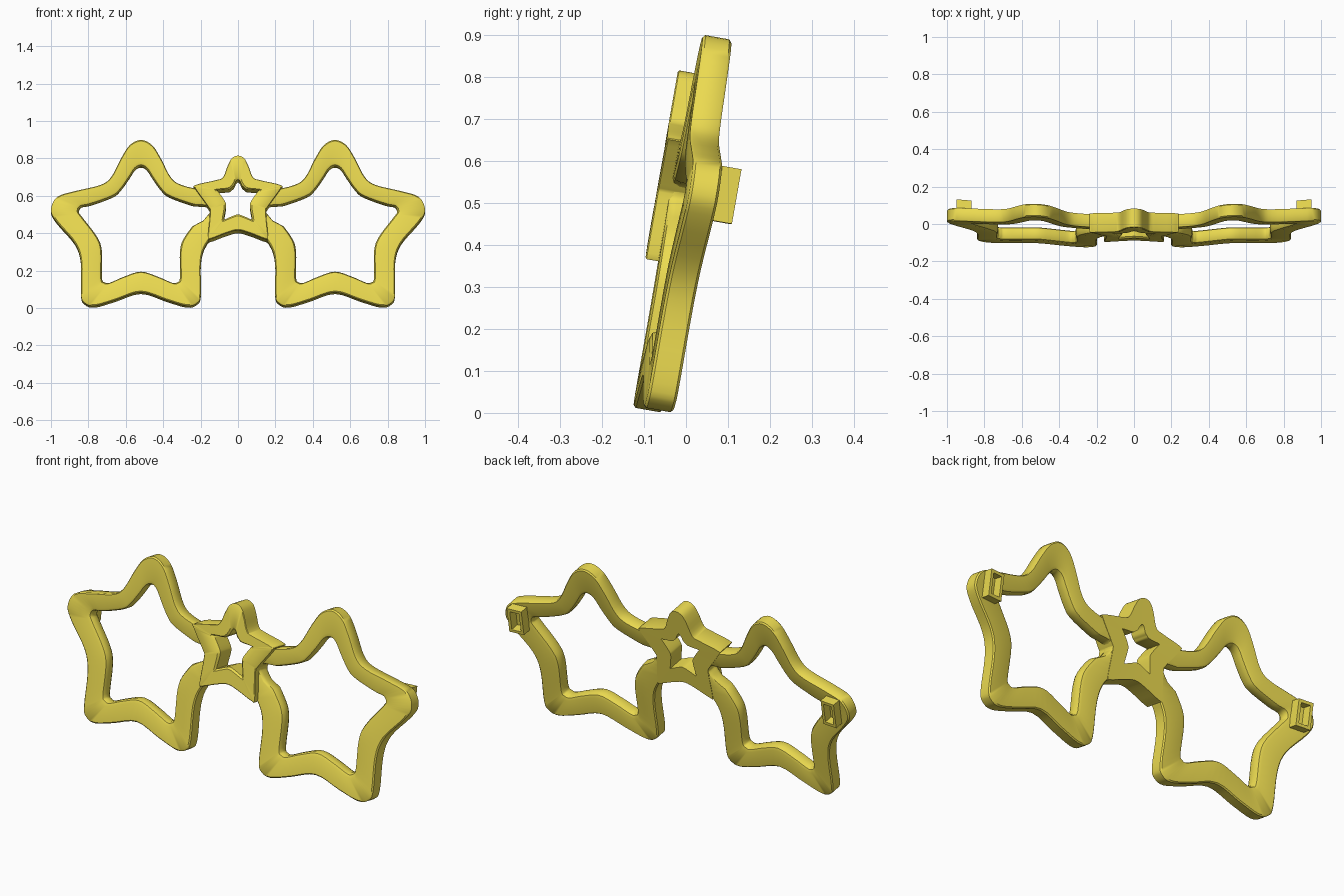
import bpy, bmesh, math
from mathutils import Vector

if "Cube" in bpy.data.objects:
    bpy.data.objects.remove(bpy.data.objects["Cube"])

TILT = math.radians(10)
mat = bpy.data.materials.new("yellow_plastic")
mat.diffuse_color = (0.83, 0.70, 0.08, 1)
mat.use_nodes = True
mat.node_tree.nodes["Principled BSDF"].inputs["Base Color"].default_value = mat.diffuse_color


def place(x, z, d):
    """Front-view point at depth d, put on the tilted, slightly wrapped face."""
    y = 0.0273 + (z - 0.9) * 0.176 + 0.047 * x * x
    return (x, y + d * math.cos(TILT), z - d * math.sin(TILT))


def full_loop(half):
    """Mirror a top-to-bottom half profile into a closed loop."""
    right = [Vector(p) for p in half]
    return right + [Vector((-p.x, p.y)) for p in right[-2:0:-1]]


def smooth_loop(pts, sub):
    """Closed Catmull-Rom curve through the points."""
    out, n = [], len(pts)
    for i in range(n):
        a, b, c, e = (pts[(i + k) % n] for k in (-1, 0, 1, 2))
        for j in range(sub):
            t = j / sub
            out.append(0.5 * (2 * b + (c - a) * t + (2 * a - 5 * b + 4 * c - e) * t * t
                              + (3 * b - a - 3 * c + e) * t ** 3))
    return out


def ring(name, outer, inner, section, cx=0, side=1, sub=1, bridge=False):
    """Sweep a (inward fraction, depth) section around an outer/inner outline pair."""
    o, n = (smooth_loop(full_loop(h), sub) for h in (outer, inner))
    bm = bmesh.new()
    rows = []
    for p, q in zip(o, n):
        x0, x1 = cx + p.x, cx + q.x
        if bridge:  # inner arm stops under the centre star
            x0 = max(x0, 0.135)
            if q.x < -0.29:
                x1 = cx + q.x * 1.11
        row = []
        for t, d in section:
            x, z = x0 + (x1 - x0) * t, p.y + (q.y - p.y) * t
            row.append(bm.verts.new(place(side * x, z, d)))
        rows.append(row)
    m, k = len(rows), len(section)
    for i in range(m):
        a, b = rows[i], rows[(i + 1) % m]
        for j in range(k):
            bm.faces.new((a[j], a[(j + 1) % k], b[(j + 1) % k], b[j]))
    bmesh.ops.recalc_face_normals(bm, faces=bm.faces[:])
    me = bpy.data.meshes.new(name)
    bm.to_mesh(me)
    bm.free()
    me.materials.append(mat)
    ob = bpy.data.objects.new(name, me)
    bpy.context.collection.objects.link(ob)
    bpy.ops.object.select_all(action='DESELECT')
    ob.select_set(True)
    bpy.context.view_layer.objects.active = ob
    bpy.ops.object.shade_smooth_by_angle(angle=math.radians(40))
    return ob


# Star lens frame half profiles
frame_outer = [(0, .9), (.06, .872), (.107, .80), (.16, .70), (.22, .658), (.353, .626),
               (.449, .594), (.481, .524), (.449, .46), (.353, .348), (.321, .246),
               (.321, .075), (.30, .028), (.246, .013), (.139, .043), (0, .086)]
frame_inner = [(0, .759), (.032, .743), (.064, .695), (.107, .636), (.15, .599), (.267, .556),
               (.318, .545), (.332, .519), (.316, .492), (.235, .385), (.209, .31),
               (.209, .166), (.193, .141), (.166, .139), (.091, .171), (0, .198)]
frame_section = [(0, .064), (0, .006), (.05, 0), (.82, 0), (.94, .005), (1, .02),
                 (1, .05), (.94, .065), (.82, .07), (.05, .07)]

# Centre star half profiles
star_outer = [(0, .81), (.032, .797), (.054, .759), (.08, .695), (.118, .679), (.228, .653),
              (.225, .631), (.16, .54), (.15, .508), (.16, .376), (.144, .366),
              (.064, .396), (0, .412)]
star_inner = [(0, .684), (.011, .674), (.021, .652), (.032, .642), (.048, .631), (.107, .626),
              (.102, .615), (.07, .567), (.064, .54), (.075, .476), (.07, .471),
              (.032, .487), (0, .497)]
star_section = [(0, .072), (0, -.028), (.04, -.031), (.88, -.031), (1, -.022), (1, .072)]

# Hinge socket: open rectangular box on the back
socket_outer = [(0, .60), (.04, .60), (.04, .47), (0, .47)]
socket_inner = [(0, .585), (.025, .585), (.025, .485), (0, .485)]
socket_section = [(0, .05), (0, .117), (1, .117), (1, .05)]

for side, label in ((1, "right"), (-1, "left")):
    ring(label + "_star_frame", frame_outer, frame_inner, frame_section,
         cx=0.519, side=side, sub=4, bridge=True)
    ring(label + "_hinge_socket", socket_outer, socket_inner, socket_section,
         cx=0.91, side=side)

ring("centre_star", star_outer, star_inner, star_section, sub=4)
